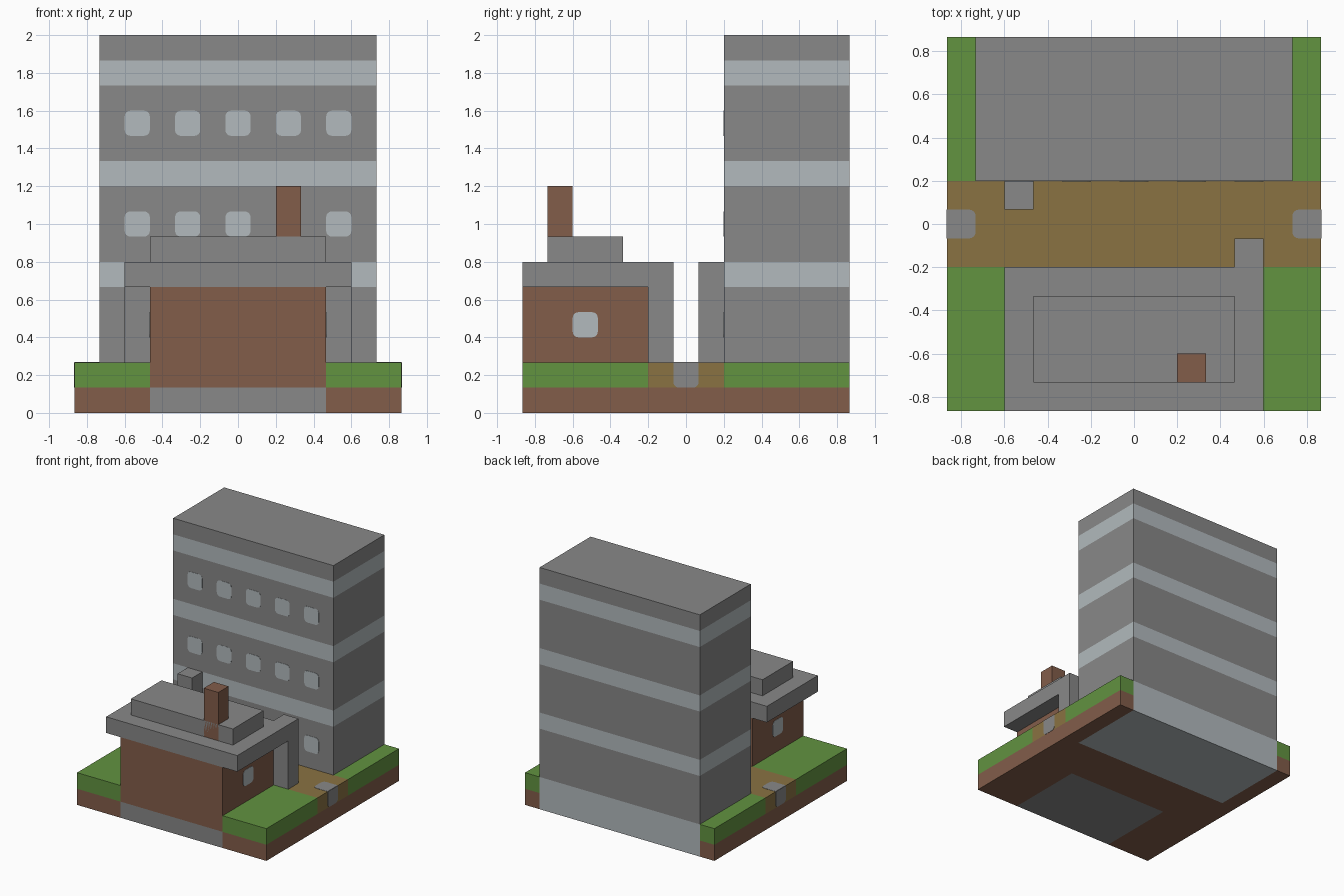
import bpy
import bmesh
from mathutils import Vector

if "Cube" in bpy.data.objects:
    bpy.data.objects.remove(bpy.data.objects["Cube"], do_unlink=True)

U = 1 / 15       # one block unit of the layout
THIN = 0.06      # plate thickness in block units


def srgb(r, g, b):
    def lin(c):
        c /= 255
        return c / 12.92 if c < 0.04045 else ((c + 0.055) / 1.055) ** 2.4
    return (lin(r), lin(g), lin(b), 1)


def material(name, colour):
    m = bpy.data.materials.new(name)
    m.use_nodes = True
    m.diffuse_color = colour
    shader = m.node_tree.nodes["Principled BSDF"]
    shader.inputs["Base Color"].default_value = colour
    shader.inputs["Roughness"].default_value = 0.9
    return m


CONCRETE = material("concrete grey", srgb(136, 136, 136))
GLASS = material("pale glass", srgb(178, 186, 189))
BROWN = material("brick brown", srgb(130, 93, 74))
GRASS = material("grass green", srgb(98, 147, 64))
PATH = material("path tan", srgb(138, 114, 66))


def block(x, y, z):
    """Box in a new bmesh; each argument is a (low, high) pair."""
    bm = bmesh.new()
    bmesh.ops.create_cube(bm, size=1)
    for v in bm.verts:
        v.co = Vector([(a + b) / 2 + c * (b - a) for c, (a, b) in zip(v.co, (x, y, z))])
    return bm


def finish(name, bm, mats):
    bmesh.ops.scale(bm, vec=(U, U, U), verts=bm.verts)
    mesh = bpy.data.meshes.new(name)
    bm.to_mesh(mesh)
    bm.free()
    for m in mats:
        mesh.materials.append(m)
    ob = bpy.data.objects.new(name, mesh)
    bpy.context.collection.objects.link(ob)
    return ob


def box(name, x, y, z, mats, cuts=()):
    """Box cut at the given heights; the layers cycle through the materials."""
    bm = block(x, y, z)
    for h in cuts:
        bmesh.ops.bisect_plane(bm, geom=bm.verts[:] + bm.edges[:] + bm.faces[:],
                               plane_co=(0, 0, h), plane_no=(0, 0, 1))
    for f in bm.faces:
        h = f.calc_center_median().z
        f.material_index = sum(h > c for c in cuts) % len(mats)
    return finish(name, bm, mats)


def plate(name, centre, axis, mat, rounded=lambda p: True):
    """Thin two-unit square facing the axis, with rounded corners."""
    half = [THIN / 2 if i == axis else 1 for i in range(3)]
    bm = block(*[(c - h, c + h) for c, h in zip(centre, half)])
    corners = []
    for e in bm.edges:
        a, b = (v.co for v in e.verts)
        if abs((b - a)[axis]) > THIN / 2 and (b - a).length < 1 and rounded((a + b) / 2):
            corners.append(e)
    bmesh.ops.bevel(bm, geom=corners, offset=0.45, segments=4, profile=0.5,
                    affect='EDGES')
    return finish(name, bm, [mat])


# Ground: soil layer with grass or path on top
box("path_strip", (-13, 13), (-3, 3), (0, 4), [BROWN, PATH], [2])
for side, s in (("left", 1), ("right", -1)):
    def span(a, b):
        return tuple(sorted((a * s, b * s)))
    box("front_lawn_" + side, span(7, 13), (-13, -3), (0, 4), [BROWN, GRASS], [2])
    box("back_lawn_" + side, span(11, 13), (3, 13), (0, 4), [BROWN, GRASS], [2])

    # Paving stones where the path meets the edge
    plate("paving_top_" + side, (12 * s, 0, 4), 2, CONCRETE,
          lambda p: abs(p.x) < 12)
    plate("paving_end_" + side, (13 * s, 0, 3), 0, CONCRETE,
          lambda p: p.z < 3)

    # House side windows
    plate("house_window_" + side, (7 * s, -8, 7), 0, GLASS)

# Tall block with glazed bands
box("tower", (-11, 11), (3, 13), (0, 30), [GLASS, CONCRETE],
    [4, 10, 12, 18, 20, 26, 28])

# Tower front windows
for z in (7, 15, 23):
    for x in range(-8, 9, 4):
        if z == 7 and x == -8:
            continue
        plate("tower_window", (x, 3, z), 1, GLASS)

# House with foundation, stepped roof and chimney
box("house_walls", (-7, 7), (-13, -3), (0, 10), [CONCRETE, BROWN], [2])
box("house_roof", (-9, 9), (-13, -3), (10, 12), [CONCRETE])
box("upper_roof", (-7, 7), (-11, -5), (12, 14), [CONCRETE])
box("chimney", (3, 5), (-11, -9), (12, 18), [BROWN])

# Pillars beside the path
box("house_pillar", (7, 9), (-3, -1), (4, 12), [CONCRETE])
box("tower_pillar", (-9, -7), (1, 3), (4, 12), [CONCRETE])
